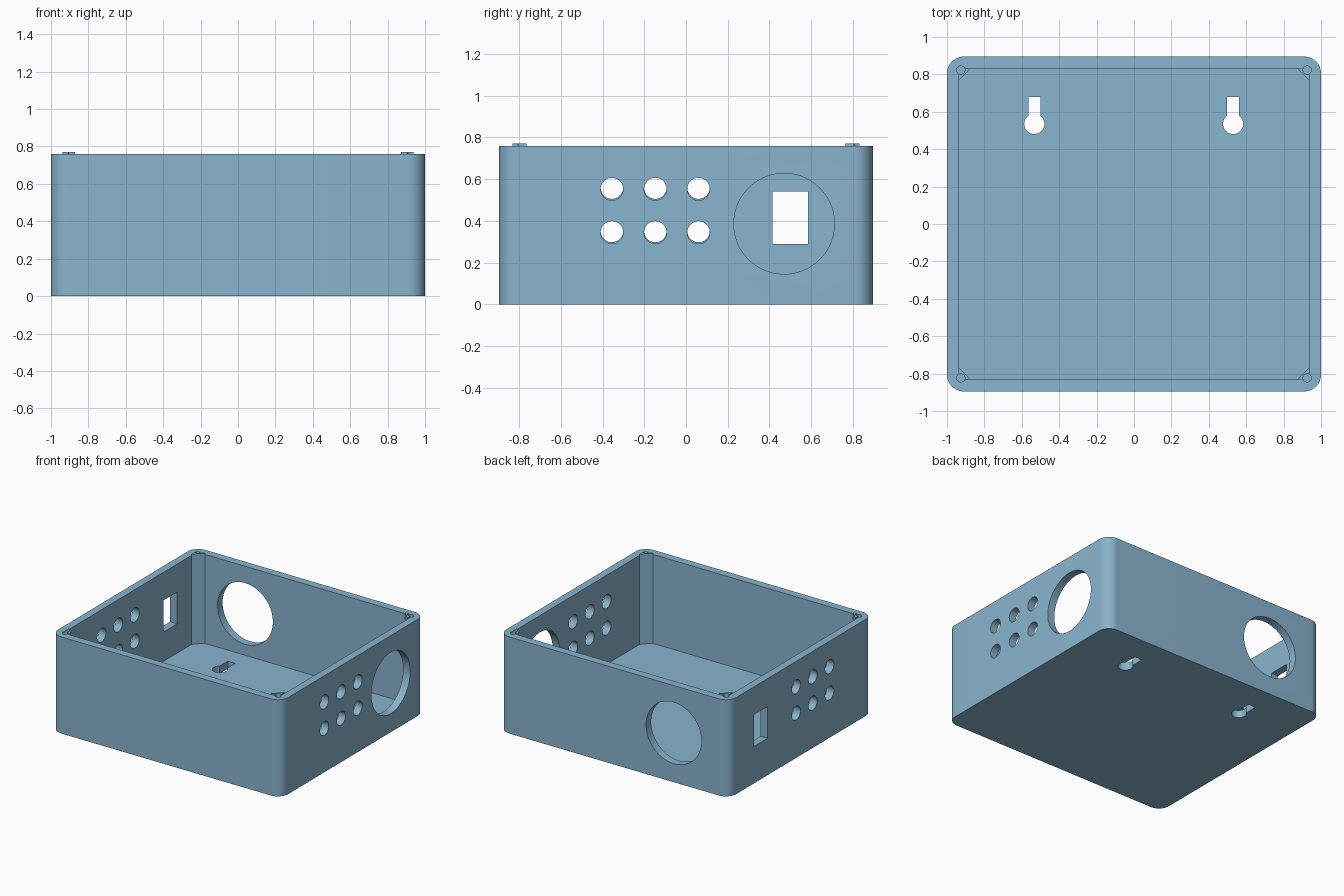
import bpy, bmesh, math
from mathutils import Matrix

if "Cube" in bpy.data.objects:
    bpy.data.objects.remove(bpy.data.objects["Cube"])

W, D, H = 1.0, 0.895, 0.76        # half width, half depth, height
IX, IY, FLOOR = 0.939, 0.832, 0.06  # cavity half sizes, floor thickness

blue = bpy.data.materials.new("steel blue")
blue.diffuse_color = (0.25, 0.46, 0.62, 1)
blue.use_nodes = True
blue.node_tree.nodes["Principled BSDF"].inputs["Base Color"].default_value = blue.diffuse_color


def prism(name, pts, z0, z1):
    """Extrude a counter-clockwise outline from z0 to z1."""
    bm = bmesh.new()
    face = bm.faces.new([bm.verts.new((x, y, z0)) for x, y in pts])
    ext = bmesh.ops.extrude_face_region(bm, geom=[face])["geom"]
    for v in ext:
        if isinstance(v, bmesh.types.BMVert):
            v.co.z = z1
    bmesh.ops.recalc_face_normals(bm, faces=bm.faces)
    mesh = bpy.data.meshes.new(name)
    bm.to_mesh(mesh)
    bm.free()
    mesh.materials.append(blue)
    obj = bpy.data.objects.new(name, mesh)
    bpy.context.collection.objects.link(obj)
    return obj


def circle(cx, cy, r, n=48):
    return [(cx + r * math.cos(2 * math.pi * i / n),
             cy + r * math.sin(2 * math.pi * i / n)) for i in range(n)]


def rect(x0, x1, y0, y1):
    return [(x0, y0), (x1, y0), (x1, y1), (x0, y1)]


def side_cutter(pts, sign):
    """Outline in (y, z), pushed through the right (+1) or left (-1) wall."""
    obj = prism("side_cutter", pts, 0.85, 1.1)
    # local x -> y, local y -> z, local z -> x
    turn = Matrix(((0, 0, 1, 0), (1, 0, 0, 0), (0, 1, 0, 0), (0, 0, 0, 1)))
    shift = Matrix.Translation((0 if sign > 0 else -1.95, 0, 0))
    obj.data.transform(shift @ turn)
    return obj


def combine(target, tool, op):
    mod = target.modifiers.new("combine", 'BOOLEAN')
    mod.operation, mod.solver, mod.object = op, 'EXACT', tool
    bpy.context.view_layer.objects.active = target
    bpy.ops.object.modifier_apply(modifier=mod.name)
    bpy.data.objects.remove(tool, do_unlink=True)


# enclosure shell with rounded vertical corners
R, N = 0.09, 12
outline = []
for k, (sx, sy) in enumerate(((1, 1), (-1, 1), (-1, -1), (1, -1))):
    for i in range(N + 1):
        a = math.pi / 2 * (k + i / N)
        outline.append((sx * (W - R) + R * math.cos(a),
                        sy * (D - R) + R * math.sin(a)))
box = prism("enclosure", outline, 0, H)
combine(box, prism("cavity", rect(-IX, IX, -IY, IY), FLOOR, 1), 'DIFFERENCE')

# triangular corner posts, standing slightly above the rim
L = 0.068
for sx in (1, -1):
    for sy in (1, -1):
        tri = [(sx * IX, sy * IY), (sx * (IX - L), sy * IY), (sx * IX, sy * (IY - L))]
        combine(box, prism("corner_post", tri, FLOOR, H + 0.01), 'UNION')
# screw holes in the corners
for sx in (1, -1):
    for sy in (1, -1):
        combine(box, prism("screw_hole", circle(sx * 0.926, sy * 0.823, 0.022, 24),
                           H - 0.2, 1), 'DIFFERENCE')

# round vent holes in both side walls
for sign, zs in ((1, (0.345, 0.553)), (-1, (0.352, 0.560))):
    for y in (-0.355, -0.147, 0.06):
        for z in zs:
            combine(box, side_cutter(circle(y, z, 0.054), sign), 'DIFFERENCE')

# large opening on the right, socket window on the left
combine(box, side_cutter(circle(0.47, 0.387, 0.241, 72), 1), 'DIFFERENCE')
combine(box, side_cutter(rect(0.415, 0.585, 0.29, 0.54), -1), 'DIFFERENCE')

# large opening in the back wall
back = prism("back_cutter", circle(-0.52, 0.387, 0.241, 72), -1.1, -0.78)
back.data.transform(Matrix.Rotation(math.pi / 2, 4, 'X'))
combine(box, back, 'DIFFERENCE')

# keyhole slots in the floor for wall hanging
for x in (-0.533, 0.53):
    combine(box, prism("keyhole_round", circle(x, 0.535, 0.054), -0.1, 0.1), 'DIFFERENCE')
    combine(box, prism("keyhole_slot", rect(x - 0.032, x + 0.032, 0.54, 0.68),
                       -0.1, 0.1), 'DIFFERENCE')

# smooth rounded surfaces, crisp edges
bpy.ops.object.select_all(action='DESELECT')
box.select_set(True)
bpy.context.view_layer.objects.active = box
bpy.ops.object.shade_smooth_by_angle(angle=math.radians(30))
